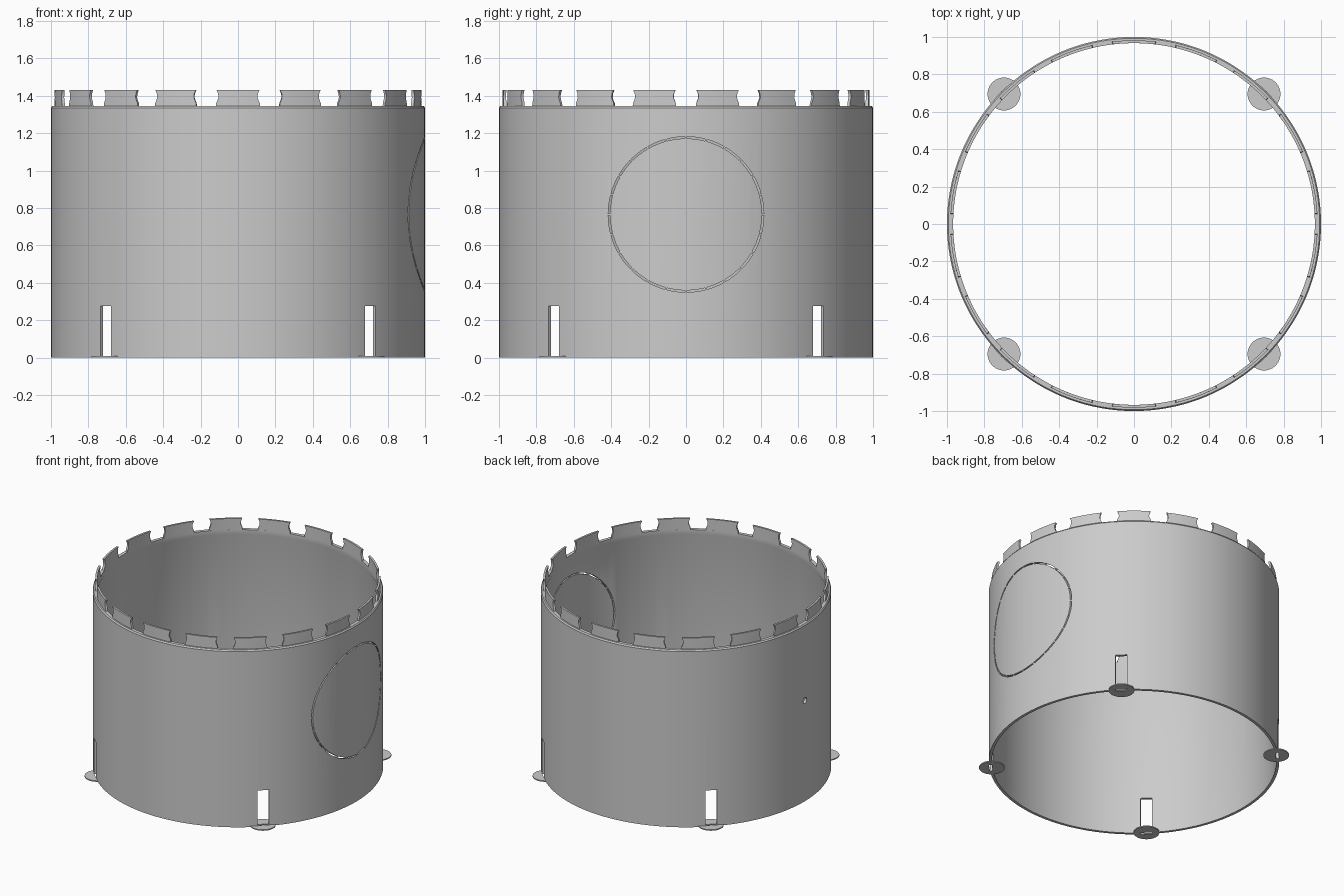
import bpy, bmesh
from math import radians, cos, sin, pi
from mathutils import Matrix, Vector

cube = bpy.data.objects.get("Cube")
if cube:
    bpy.data.objects.remove(cube)

grey = bpy.data.materials.new("plain grey")
grey.use_nodes = True
colour = (0.6, 0.6, 0.6, 1)
grey.diffuse_color = colour
grey.node_tree.nodes["Principled BSDF"].inputs["Base Color"].default_value = colour


def make_object(name, bm):
    bmesh.ops.recalc_face_normals(bm, faces=bm.faces)
    mesh = bpy.data.meshes.new(name)
    bm.to_mesh(mesh)
    bm.free()
    mesh.materials.append(grey)
    obj = bpy.data.objects.new(name, mesh)
    bpy.context.collection.objects.link(obj)
    return obj


def activate(obj):
    bpy.ops.object.select_all(action='DESELECT')
    obj.select_set(True)
    bpy.context.view_layer.objects.active = obj


def smooth(obj):
    activate(obj)
    bpy.ops.object.shade_smooth_by_angle(angle=radians(25))


def cut(obj, cutter):
    mod = obj.modifiers.new("cut", 'BOOLEAN')
    mod.operation = 'DIFFERENCE'
    mod.solver = 'EXACT'
    mod.object = cutter
    activate(obj)
    bpy.ops.object.modifier_apply(modifier=mod.name)


def discard(obj):
    bpy.data.objects.remove(obj)


def arc_block(bm, centre, rows, r0, r1, steps, matrix=Matrix()):
    """Curved block about the local z axis; rows are (height, half angle)."""
    def layer(r):
        grid = []
        for z, half in rows:
            angles = [centre + half * (2 * i / steps - 1) for i in range(steps + 1)]
            grid.append([bm.verts.new(matrix @ Vector((r * cos(a), r * sin(a), z)))
                         for a in angles])
        return grid
    inner, outer = layer(r0), layer(r1)
    for grid in (inner, outer):
        for low, high in zip(grid, grid[1:]):
            for i in range(steps):
                bm.faces.new((low[i], low[i + 1], high[i + 1], high[i]))
    # Close the bottom, top and both ends
    for k in (0, -1):
        for i in range(steps):
            bm.faces.new((inner[k][i], inner[k][i + 1], outer[k][i + 1], outer[k][i]))
        for j in range(len(rows) - 1):
            bm.faces.new((inner[j][k], outer[j][k], outer[j + 1][k], inner[j + 1][k]))


def cylinder(name, radius, depth, matrix, segments=48):
    bm = bmesh.new()
    bmesh.ops.create_cone(bm, cap_ends=True, segments=segments, radius1=radius,
                          radius2=radius, depth=depth, matrix=matrix)
    return make_object(name, bm)


def box(name, size, matrix):
    bm = bmesh.new()
    bmesh.ops.create_cube(bm, size=1, matrix=matrix @ Matrix.Diagonal((*size, 1)))
    return make_object(name, bm)


# Round wall, thickened towards its rim
profile = [(0.98, 0), (1, 0), (1, 1.335), (0.993, 1.345), (0.967, 1.345),
           (0.967, 1.31), (0.98, 1.27)]
segments = 144
bm = bmesh.new()
rings = [[bm.verts.new((r * cos(2 * pi * i / segments), r * sin(2 * pi * i / segments), z))
          for r, z in profile] for i in range(segments)]
for i, ring in enumerate(rings):
    following = rings[(i + 1) % segments]
    for j in range(len(profile)):
        k = (j + 1) % len(profile)
        bm.faces.new((ring[j], following[j], following[k], ring[k]))
wall = make_object("round_wall", bm)

# Slots in the wall and holed feet on the four diagonals
feet = []
for n in range(4):
    turn = Matrix.Rotation(radians(45 + 90 * n), 4, 'Z')
    slot = box("slot_cutter", (0.2, 0.08, 0.375), turn @ Matrix.Translation((1, 0, 0.0875)))
    cut(wall, slot)
    discard(slot)
    foot = cylinder(f"foot_disc_{n + 1}", 0.088, 0.008,
                    turn @ Matrix.Translation((0.983, 0, 0.004)))
    hole = box("foot_cutter", (0.02, 0.08, 0.1), turn @ Matrix.Translation((0.99, 0, 0)))
    cut(foot, hole)
    discard(hole)
    feet.append(foot)

# Knockout panel on the left: a thin round gap bridged by small tabs
sideways = Matrix.Translation((0, 0, 0.765)) @ Matrix.Rotation(pi / 2, 4, 'Y')
bm = bmesh.new()
tabs = 24
for n in range(tabs):
    half = radians(180 / tabs - 0.7)
    arc_block(bm, 2 * pi * (n + 0.5) / tabs, [(0.8, half), (1.1, half)],
              0.406, 0.416, 4, sideways)
gap = make_object("gap_cutter", bm)
cut(wall, gap)
discard(gap)

# Small round hole on the right
pin = cylinder("hole_cutter", 0.022, 0.3,
               Matrix.Translation((-1, 0, 0.765)) @ Matrix.Rotation(pi / 2, 4, 'Y'), 24)
cut(wall, pin)
discard(pin)

# Waisted teeth around the rim
bm = bmesh.new()
outline = [(1.335, 6.9), (1.36, 6.8), (1.375, 6.4), (1.39, 6.1), (1.41, 6.2), (1.43, 6.7)]
rows = [(z, radians(half)) for z, half in outline]
for n in range(18):
    arc_block(bm, radians(20 * n - 90), rows, 0.967, 0.982, 6)
teeth = make_object("rim_teeth", bm)

for obj in [wall, teeth] + feet:
    smooth(obj)
